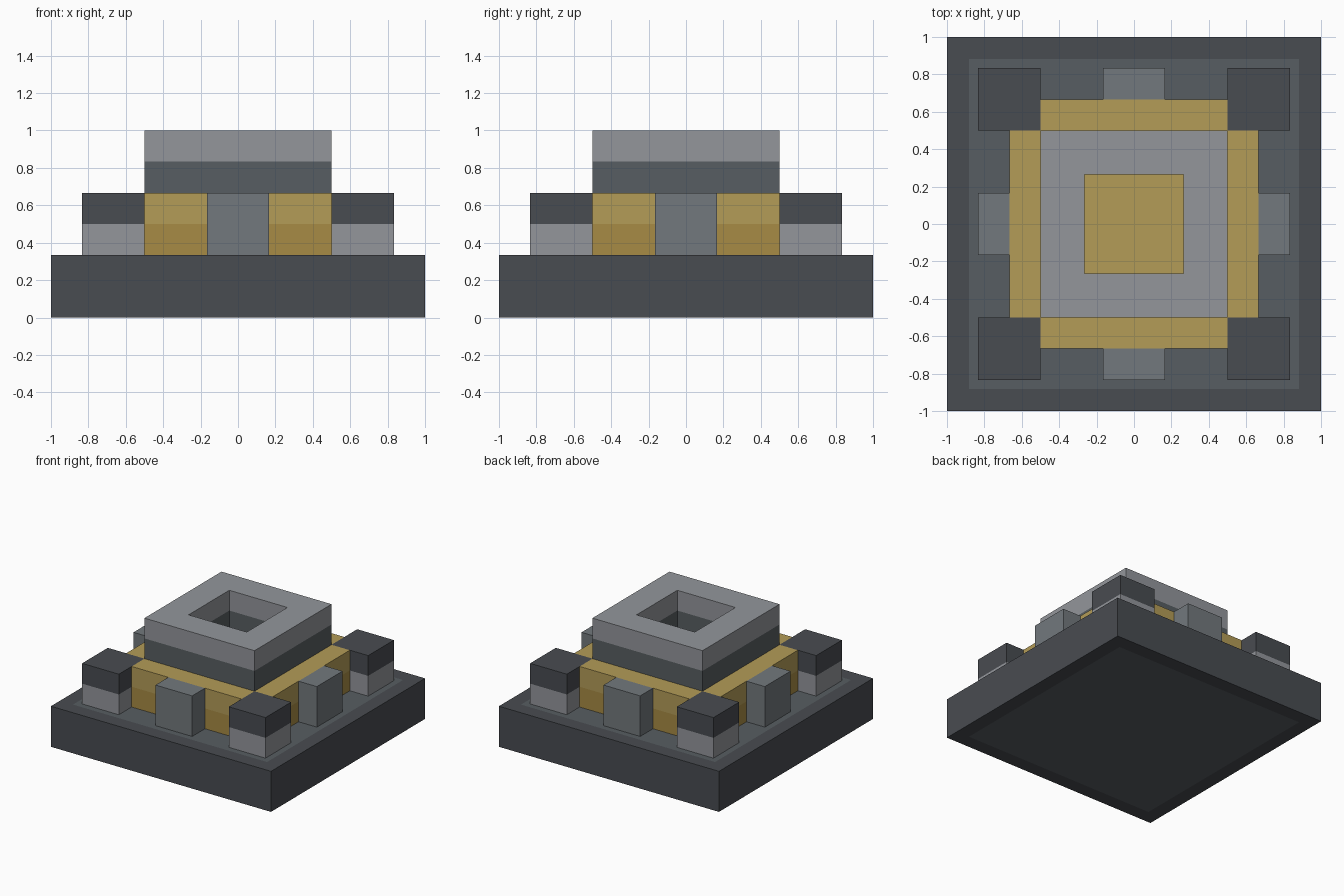
import bpy, bmesh

if "Cube" in bpy.data.objects:
    bpy.data.objects.remove(bpy.data.objects["Cube"])

U = 1 / 6  # block unit


def material(name, rgb):
    m = bpy.data.materials.new(name)
    m.diffuse_color = [(c / 255) ** 2.2 for c in rgb] + [1]
    m.use_nodes = True
    m.node_tree.nodes["Principled BSDF"].inputs["Base Color"].default_value = m.diffuse_color
    return m


DARK = material("dark_grey", (74, 77, 82))
SLATE = material("slate_grey", (88, 94, 98))
MID = material("mid_grey", (114, 120, 124))
LIGHT = material("light_grey", (146, 149, 154))
GOLD = material("gold", (178, 155, 88))
BRONZE = material("bronze", (166, 138, 70))


def rect(x0, x1, y0, y1):
    return [(x0, y0), (x1, y0), (x1, y1), (x0, y1)]


def stack(name, outline, z, layers, bottom=False, inset=0, drop=False, panel=0):
    """Extrude an outline upward, one unit-high (or taller) coloured layer at a time."""
    mats = list(dict.fromkeys([m for m, h in layers] + ([panel] if panel else [])))
    bm = bmesh.new()
    rings = [[bm.verts.new((x * U, y * U, z * U)) for x, y in outline]]

    def walls(r0, r1, mat):
        for i in range(len(r0)):
            j = (i + 1) % len(r0)
            bm.faces.new((r0[i], r0[j], r1[j], r1[i])).material_index = mats.index(mat)

    for mat, h in layers:
        z += h
        rings.append([bm.verts.new((x * U, y * U, z * U)) for x, y in outline])
        walls(rings[-2], rings[-1], mat)
    caps = [bm.faces.new(rings[-1])]
    caps[0].material_index = mats.index(layers[-1][0])
    if bottom:
        caps.append(bm.faces.new(rings[0][::-1]))
        caps[1].material_index = mats.index(layers[0][0])
    bm.normal_update()
    if inset:
        for cap in caps:
            bmesh.ops.inset_region(bm, faces=[cap], thickness=inset * U)
            if panel:
                cap.material_index = mats.index(panel)
    if drop:  # sink a shaft through every layer
        ring = list(caps[0].verts)
        bm.faces.remove(caps[0])
        for mat, h in reversed(layers):
            low = [bm.verts.new((v.co.x, v.co.y, v.co.z - h * U)) for v in ring]
            walls(ring, low, mat)
            ring = low
    me = bpy.data.meshes.new(name)
    bm.to_mesh(me)
    bm.free()
    for m in mats:
        me.materials.append(m)
    ob = bpy.data.objects.new(name, me)
    bpy.context.collection.objects.link(ob)
    return ob


# Base slab with framed panels on top and underside
stack("base", rect(-6, 6, -6, 6), 0, [(DARK, 2)], bottom=True, inset=1, panel=SLATE)

# Cross-shaped gold core
cross = [(-3, -4), (3, -4), (3, -3), (4, -3), (4, 3), (3, 3),
         (3, 4), (-3, 4), (-3, 3), (-4, 3), (-4, -3), (-3, -3)]
stack("core", cross, 2, [(BRONZE, 1), (GOLD, 1)])

# Square cap with a central shaft down to the core
stack("cap", rect(-3, 3, -3, 3), 4, [(SLATE, 1), (LIGHT, 1)], inset=2, drop=True)

# Corner posts and side pegs
for sx in (-1, 1):
    for sy in (-1, 1):
        cx, cy = 4 * sx, 4 * sy
        stack("corner_post", rect(cx - 1, cx + 1, cy - 1, cy + 1), 2, [(LIGHT, 1), (DARK, 1)])
    stack("side_peg", rect(4.5 * sx - .5, 4.5 * sx + .5, -1, 1), 2, [(MID, 2)])
    stack("front_back_peg", rect(-1, 1, 4.5 * sx - .5, 4.5 * sx + .5), 2, [(MID, 2)])
